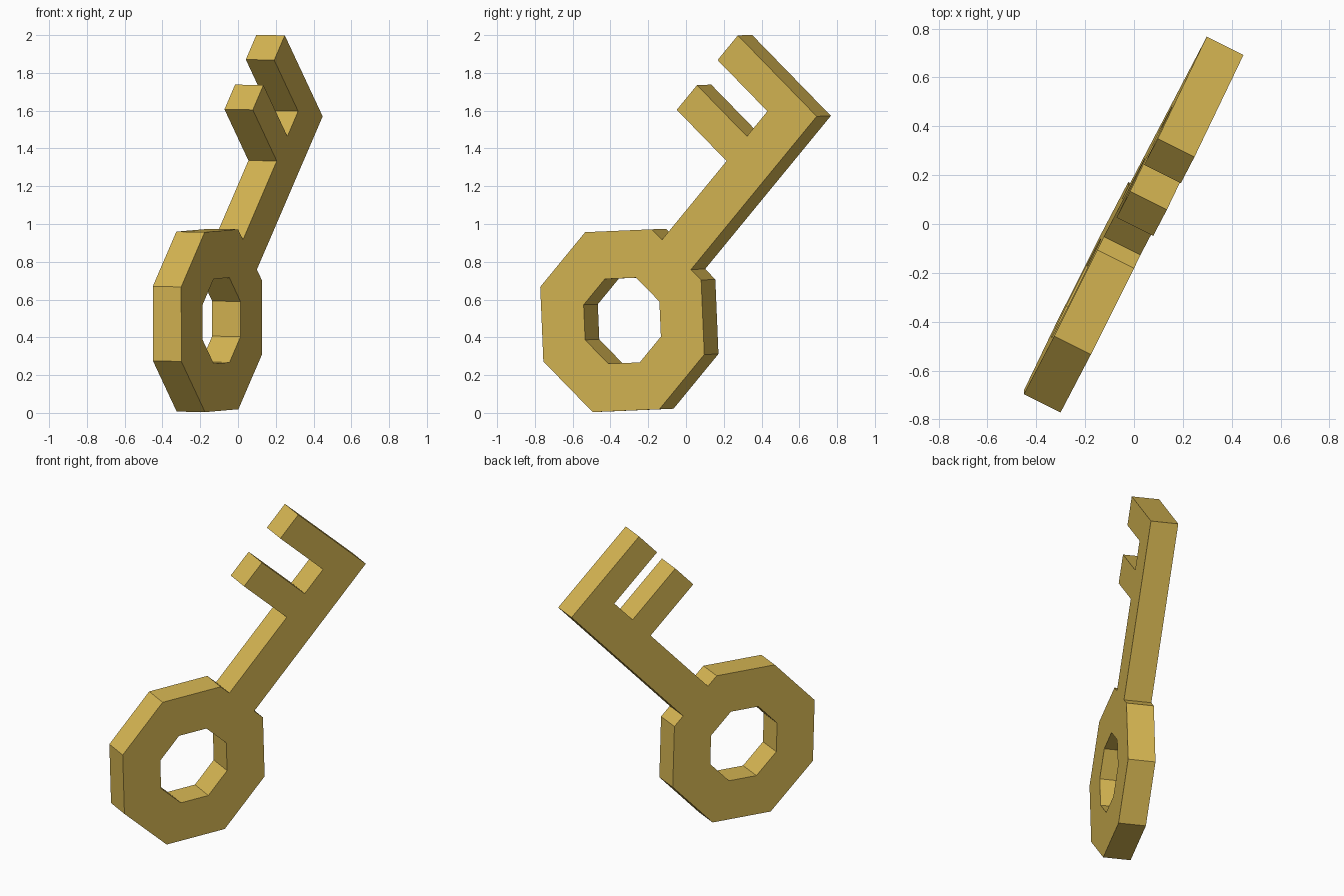
import bpy
import bmesh
import math
from mathutils import Matrix, Vector

cube = bpy.data.objects.get("Cube")
if cube:
    bpy.data.objects.remove(cube, do_unlink=True)

# Brass material
brass = bpy.data.materials.new("brass")
brass.use_nodes = True
colour = (0.67, 0.465, 0.085, 1.0)
brass.diffuse_color = colour
brass.node_tree.nodes["Principled BSDF"].inputs["Base Color"].default_value = colour
brass.node_tree.nodes["Principled BSDF"].inputs["Roughness"].default_value = 0.6

# Key sizes: x runs along the shaft, y towards the bits, z is the thickness
BOW_R, HOLE_R = 0.516, 0.243
HALF = 0.116
BIT_END = 0.515
THICK = 0.168
STATIONS = [1.045, 1.223, 1.404, 1.582]   # shaft cuts at the sides of the bits

bm = bmesh.new()


def face(*points):
    bm.faces.new([bm.verts.new((x, y, 0)) for x, y in points])


def ring_point(radius, i):
    a = math.radians(22.5 + 45 * i)
    return radius * math.cos(a), radius * math.sin(a)


# Bow: octagonal ring; the last sector also carries the shaft corners
neck = ring_point(BOW_R, 0)[0]
for i in range(8):
    pts = [ring_point(HOLE_R, i), ring_point(BOW_R, i),
           ring_point(BOW_R, i + 1), ring_point(HOLE_R, i + 1)]
    if i == 7:
        pts[2:2] = [(neck, -HALF), (neck, HALF)]
    face(*pts)

# Shaft: a strip from the bow to the tip
cuts = [neck] + STATIONS
for a, b in zip(cuts, cuts[1:]):
    face((a, -HALF), (b, -HALF), (b, HALF), (a, HALF))

# Bits: two square teeth on one side
for a, b in (STATIONS[:2], STATIONS[2:]):
    face((a, HALF), (b, HALF), (b, BIT_END), (a, BIT_END))

# Weld the profile and give it thickness
bmesh.ops.remove_doubles(bm, verts=bm.verts[:], dist=0.0005)
front = bm.faces[:]
ext = bmesh.ops.extrude_face_region(bm, geom=front, use_keep_orig=True)
back = [v for v in ext["geom"] if isinstance(v, bmesh.types.BMVert)]
bmesh.ops.translate(bm, verts=back, vec=(0, 0, -THICK))
bmesh.ops.recalc_face_normals(bm, faces=bm.faces[:])

mesh = bpy.data.meshes.new("key")
bm.to_mesh(mesh)
bm.free()
mesh.materials.append(brass)
key = bpy.data.objects.new("key", mesh)
bpy.context.collection.objects.link(key)

# Stand the key up: nearly vertical plane, shaft rising at an angle
normal = Vector((1, -0.5, -0.019)).normalized()
across = Vector((0.5, 1, 0)).normalized()
up = normal.cross(across)
frame = Matrix((across, up, normal)).transposed().to_4x4()
key.matrix_world = (Matrix.Translation((-0.087, -0.3375, 0.488)) @ frame
                    @ Matrix.Rotation(math.radians(47.2), 4, "Z"))
